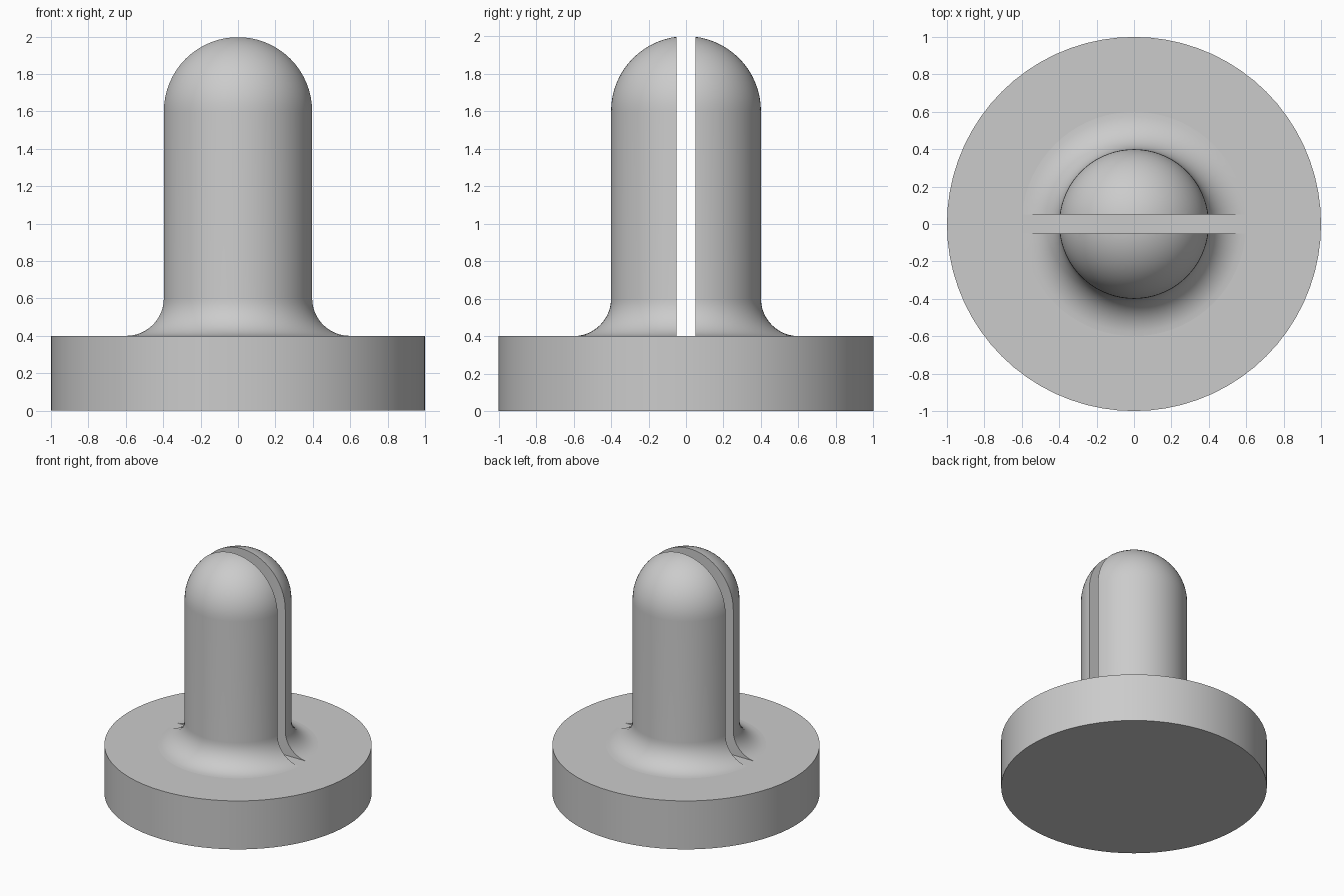
import bpy, bmesh
from math import pi, sin, cos, radians

SEGMENTS = 72
SLOT = 0.05      # half width of the slot
BASE_TOP = 0.4

cube = bpy.data.objects.get("Cube")
if cube:
    bpy.data.objects.remove(cube, do_unlink=True)

grey = bpy.data.materials.new("plain grey")
grey.use_nodes = True
colour = (0.6, 0.6, 0.6, 1)
grey.diffuse_color = colour
grey.node_tree.nodes["Principled BSDF"].inputs["Base Color"].default_value = colour


def finish(name, bm):
    """Turn the bmesh into a smooth object with sharp edges kept."""
    bmesh.ops.recalc_face_normals(bm, faces=bm.faces)
    mesh = bpy.data.meshes.new(name)
    bm.to_mesh(mesh)
    bm.free()
    mesh.materials.append(grey)
    obj = bpy.data.objects.new(name, mesh)
    bpy.context.collection.objects.link(obj)
    bpy.ops.object.select_all(action="DESELECT")
    obj.select_set(True)
    bpy.context.view_layer.objects.active = obj
    bpy.ops.object.shade_smooth_by_angle(angle=radians(35))


def arc(cx, cz, r, start, end, steps):
    angles = [radians(start + (end - start) * i / steps) for i in range(steps + 1)]
    return [(cx + r * cos(a), cz + r * sin(a)) for a in angles]


# Round base
bm = bmesh.new()
bmesh.ops.create_cone(bm, cap_ends=True, segments=SEGMENTS, radius1=1, radius2=1, depth=BASE_TOP)
bmesh.ops.translate(bm, verts=bm.verts, vec=(0, 0, BASE_TOP / 2))
finish("base", bm)

# Peg profile: fillet at the foot, straight shaft, domed top
profile = arc(0.6, 0.6, 0.2, 270, 180, 12) + arc(0, 1.6, 0.4, 0, 90, 16)


def peg_half(name, side):
    bm = bmesh.new()
    verts = [bm.verts.new((x, 0, z)) for x, z in profile]
    edges = [bm.edges.new(pair) for pair in zip(verts, verts[1:])]
    bmesh.ops.spin(bm, geom=verts + edges, cent=(0, 0, 0), axis=(0, 0, 1),
                   angle=2 * pi, steps=SEGMENTS)
    bmesh.ops.remove_doubles(bm, verts=bm.verts, dist=1e-4)
    # Cut along the slot wall and close the wall with one flat face
    cut = bmesh.ops.bisect_plane(bm, geom=bm.verts[:] + bm.edges[:] + bm.faces[:],
                                 plane_co=(0, side * SLOT, 0), plane_no=(0, side, 0),
                                 clear_inner=True)["geom_cut"]
    rim = [e for e in cut if isinstance(e, bmesh.types.BMEdge)]
    foot = [v for v in cut if isinstance(v, bmesh.types.BMVert) and v.co.z < BASE_TOP + 1e-4]
    foot.sort(key=lambda v: v.co.x)
    rim.append(bm.edges.new((foot[0], foot[-1])))
    bmesh.ops.edgeloop_fill(bm, edges=rim)
    finish(name, bm)


peg_half("peg_front_half", -1)
peg_half("peg_back_half", 1)
